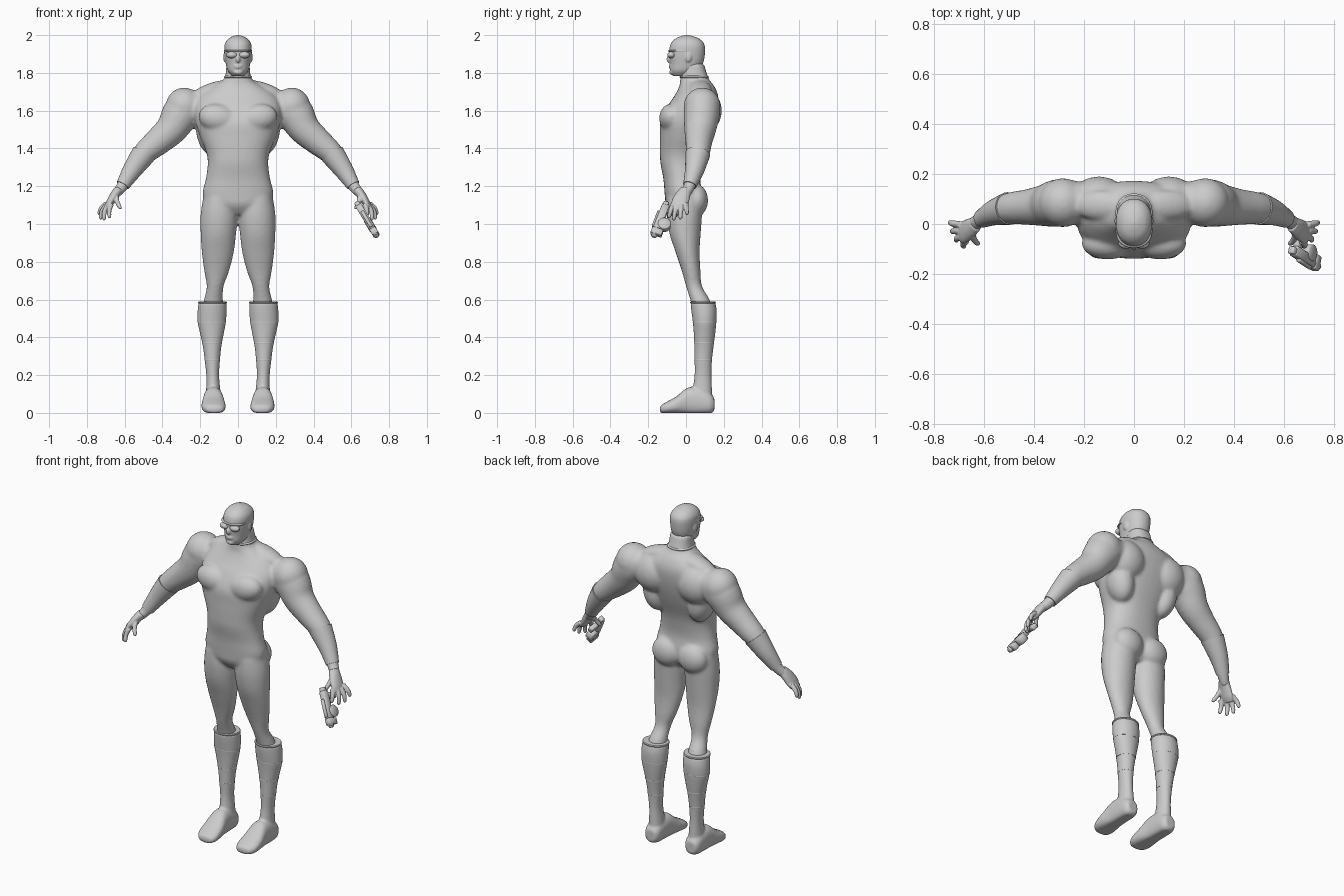
import bpy, bmesh, math
from mathutils import Vector, Matrix

if "Cube" in bpy.data.objects:
    bpy.data.objects.remove(bpy.data.objects["Cube"], do_unlink=True)

mat = bpy.data.materials.new("plain_grey")
mat.use_nodes = True
GREY = (0.6, 0.6, 0.6, 1)
mat.diffuse_color = GREY
mat.node_tree.nodes["Principled BSDF"].inputs["Base Color"].default_value = GREY


def spline(pts, steps):
    """Catmull-Rom through rows of numbers."""
    rows = [Vector(p) for p in pts]
    out = []
    for i in range(len(rows) - 1):
        a, b, c, d = (rows[max(i - 1, 0)], rows[i], rows[i + 1], rows[min(i + 2, len(rows) - 1)])
        for k in range(steps):
            t = k / steps
            out.append(b + (c - a) * (t / 2) + (a * 2 - b * 5 + c * 4 - d) * (t * t / 2)
                       + (b * 3 - a - c * 3 + d) * (t ** 3 / 2))
    return out + [rows[-1]]


def tube(bm, pts, s=1, flat=None, power=2.0, sides=28, steps=4):
    """Loft of rounded rings (x, y, z, r1, r2); flat fixes the ring axes."""
    rows = spline(pts, steps)
    cs = [Vector((r[0] * s, r[1], r[2])) for r in rows]
    loops = []
    for i, r in enumerate(rows):
        if flat:
            u, v = Vector(flat[0]), Vector(flat[1])
        else:
            t = (cs[min(i + 1, len(cs) - 1)] - cs[max(i - 1, 0)]).normalized()
            v = Vector((0, 1, 0))
            v = (v - t * v.dot(t)).normalized()
            u = t.cross(v)
        loop = []
        for k in range(sides):
            a = math.tau * k / sides
            ca, sa = math.cos(a), math.sin(a)
            x = math.copysign(abs(ca) ** (2 / power), ca) * max(r[3], .002)
            y = math.copysign(abs(sa) ** (2 / power), sa) * max(r[4], .002)
            loop.append(bm.verts.new(cs[i] + u * x + v * y))
        loops.append(loop)
    for a, b in zip(loops, loops[1:]):
        for k in range(sides):
            n = (k + 1) % sides
            bm.faces.new((a[k], a[n], b[n], b[k]))
    bm.faces.new(loops[0])
    bm.faces.new(loops[-1])


LEVEL = ((1, 0, 0), (0, 1, 0))
UPRIGHT = ((1, 0, 0), (0, 0, 1))


def stack(rows):
    """Rows (x, z, half width, front y, back y) as level rings."""
    return [(x, (f + b) / 2, z, w, (b - f) / 2) for x, z, w, f, b in rows]


def ball(bm, c, r, tilt=0):
    m = Matrix.Translation(c) @ Matrix.Rotation(tilt, 4, 'Y') @ Matrix.Diagonal((*r, 1))
    bmesh.ops.create_uvsphere(bm, u_segments=28, v_segments=18, radius=1, matrix=m)


def finish(bm, name, voxel=0, smooth=0, ground=False):
    bmesh.ops.recalc_face_normals(bm, faces=bm.faces)
    if ground:
        for v in bm.verts:
            v.co.z = max(v.co.z, 0)
    me = bpy.data.meshes.new(name)
    bm.to_mesh(me)
    bm.free()
    me.materials.append(mat)
    ob = bpy.data.objects.new(name, me)
    bpy.context.collection.objects.link(ob)
    bpy.ops.object.select_all(action='DESELECT')
    ob.select_set(True)
    bpy.context.view_layer.objects.active = ob
    if voxel:
        m = ob.modifiers.new("blend", 'REMESH')
        m.mode, m.voxel_size, m.use_smooth_shade = 'VOXEL', voxel, True
        if smooth:
            m2 = ob.modifiers.new("soften", 'SMOOTH')
            m2.factor, m2.iterations = 0.5, smooth
        for mod in list(ob.modifiers):
            bpy.ops.object.modifier_apply(modifier=mod.name)
    bpy.ops.object.shade_smooth_by_angle(angle=math.radians(50))
    return ob


# Body: torso, thighs and arms blended into one skin
body = bmesh.new()
tube(body, stack([
    (0, 1.05, .05, -.07, .05), (0, 1.10, .16, -.105, .08), (0, 1.16, .187, -.113, .085),
    (0, 1.24, .17, -.12, .075), (0, 1.32, .16, -.135, .085), (0, 1.38, .168, -.138, .10),
    (0, 1.46, .20, -.138, .13), (0, 1.54, .225, -.135, .155), (0, 1.62, .23, -.10, .17),
    (0, 1.68, .20, -.06, .17), (0, 1.73, .13, -.035, .15), (0, 1.77, .072, -.03, .12),
    (0, 1.85, .062, -.02, .095)]), flat=LEVEL, power=2.3, sides=40)
thigh = stack([
    (.10, 1.14, .085, -.10, .09), (.10, 1.05, .098, -.102, .085), (.104, .95, .094, -.088, .078),
    (.107, .85, .085, -.055, .072), (.113, .75, .066, -.022, .077), (.121, .67, .045, 0, .085),
    (.13, .60, .05, .022, .125), (.135, .52, .06, .045, .145)])
arm = [(.20, .085, 1.63, .08, .08), (.29, .085, 1.595, .102, .096), (.35, .075, 1.505, .085, .085),
       (.42, .068, 1.44, .074, .072), (.50, .062, 1.37, .061, .062), (.56, .045, 1.285, .047, .047),
       (.61, .02, 1.205, .032, .032), (.645, -.005, 1.16, .026, .03)]
for s in (1, -1):
    tube(body, thigh, s, flat=LEVEL)
    tube(body, arm, s)
    ball(body, (s * .105, -.078, 1.56), (.105, .064, .075), s * -.2)      # chest
    ball(body, (s * .285, .085, 1.622), (.098, .098, .10))                # shoulder
    ball(body, (s * .14, .085, 1.60), (.12, .105, .12))                   # shoulder blade
    ball(body, (s * .15, .06, 1.48), (.07, .085, .12), s * .2)            # side of back
    ball(body, (s * .085, .055, 1.125), (.09, .062, .085))                # seat
    ball(body, (s * .13, .075, 1.71), (.12, .06, .04), s * .3)            # neck slope
finish(body, "body", .009, 8)

# Head with face
head = bmesh.new()
tube(head, stack([
    (0, 1.783, .03, -.068, .02), (0, 1.81, .054, -.083, .06), (0, 1.85, .065, -.085, .09),
    (0, 1.90, .072, -.09, .10), (0, 1.95, .071, -.083, .098), (0, 1.98, .052, -.058, .072),
    (0, 1.995, .025, -.025, .035), (0, 2.0, .005, 0, .01)]), flat=LEVEL, power=2.2)
ball(head, (0, -.086, 1.872), (.012, .018, .02))     # nose
ball(head, (0, -.08, 1.838), (.024, .012, .005))     # upper lip
ball(head, (0, -.08, 1.828), (.020, .012, .005))     # lower lip
ball(head, (0, -.070, 1.803), (.026, .019, .014))    # chin
for s in (1, -1):
    ball(head, (s * .07, .012, 1.883), (.008, .018, .026))   # covered ear
finish(head, "head", .005, 3)

# Eye shield and its strap
goggles = bmesh.new()
for s in (1, -1):
    ball(goggles, (s * .032, -.077, 1.895), (.03, .022, .018))
tube(goggles, stack([(0, 1.912, .072, -.091, .045), (0, 1.917, .074, -.096, .045),
                     (0, 1.922, .072, -.091, .045)]), flat=LEVEL, power=2.2)
finish(goggles, "goggles")

# Neck seam
collar = bmesh.new()
tube(collar, stack([(0, 1.772, .07, -.028, .117), (0, 1.778, .074, -.034, .122),
                    (0, 1.785, .068, -.028, .113)]), flat=LEVEL, power=2.2)
finish(collar, "collar")

shaft = [(.135, .585, .074, .024, .155), (.137, .54, .077, .028, .163),
         (.139, .48, .075, .036, .161), (.138, .42, .063, .041, .155), (.137, .35, .049, .044, .146),
         (.136, .28, .041, .045, .138), (.134, .2, .034, .045, .135), (.131, .12, .038, .035, .138),
         (.13, .05, .045, .03, .14)]
foot = [(.132, .15, .045, .03, .035), (.132, .125, .05, .046, .055), (.132, .07, .06, .05, .07),
        (.131, .01, .062, .053, .072), (.13, -.05, .042, .063, .046), (.128, -.10, .028, .062, .032),
        (.125, -.13, .02, .045, .022), (.125, -.138, .018, .02, .012)]
palm = [(.632, 0, 1.18, .026, .03), (.655, -.017, 1.15, .024, .04), (.68, -.033, 1.11, .02, .045),
        (.695, -.04, 1.085, .012, .036)]
# Fingers: knuckle, then tip
fingers = [((.67, -.068, 1.105), (.682, -.092, 1.032)), ((.69, -.05, 1.10), (.712, -.066, 1.02)),
           ((.697, -.026, 1.10), (.73, -.03, 1.025)), ((.695, -.002, 1.11), (.74, .006, 1.05)),
           ((.645, -.04, 1.145), (.622, -.083, 1.08))]

for s, side in ((1, "left"), (-1, "right")):
    # Boot: shaft with a proud cuff, and a flat-soled foot
    boot = bmesh.new()
    tube(boot, stack(shaft), s, flat=LEVEL)
    tube(boot, foot, s, flat=UPRIGHT, power=2.4)
    finish(boot, side + "_boot", .007, 5, ground=True)
    trim = bmesh.new()
    for row in (shaft[0], shaft[2], (.1375, .37, .053, .043, .149), shaft[5]):
        x, z, w, f, b = row
        e = .003 if row is shaft[0] else .0005
        tube(trim, stack([(x, z - e - .002, w, f, b), (x, z, w + e, f - e, b + e),
                          (x, z + e + .002, w, f, b)]), s, flat=LEVEL)
    finish(trim, side + "_boot_trim")

    # Gauntlet over the forearm
    glove = bmesh.new()
    grown = [(x, y, z, a + .004, b + .004) for x, y, z, a, b in arm[4:7]]
    tube(glove, grown, s)
    finish(glove, side + "_gauntlet")

    # Hand
    hand = bmesh.new()
    tube(hand, palm, s)
    for root, tip in fingers:
        a, b = Vector(root), Vector(tip)
        mid = a.lerp(b, .5) + Vector((.006, 0, .004))
        rows = [(*a, .013, .014), (*mid, .0125, .0125), (*a.lerp(b, .9), .010, .010), (*b, .004, .004)]
        tube(hand, rows, s, sides=14)
    finish(hand, side + "_hand", .004, 2)

# Pistol held in the left hand, muzzle pointing down and outward
along = Vector((.49, -.32, -.81)).normalized()
thin = Vector((.86, 0, .52)).normalized()
deep = along.cross(thin)
frame = Matrix((along, deep, thin)).transposed().to_4x4()
frame.translation = (.682, -.122, 1.025)


def block(bm, c, size):
    m = frame @ Matrix.Translation(c) @ Matrix.Diagonal((*size, 1))
    bmesh.ops.create_cube(bm, size=1, matrix=m)


def drum(bm, c, r, depth, axis):
    m = frame @ Matrix.Translation(c)
    if axis == 'along':
        m = m @ Matrix.Rotation(math.pi / 2, 4, 'Y')
    bmesh.ops.create_cone(bm, cap_ends=True, segments=20, radius1=r, radius2=r, depth=depth, matrix=m)


gun = bmesh.new()
block(gun, (-.01, .012, 0), (.15, .04, .034))        # receiver
block(gun, (-.06, -.03, 0), (.034, .07, .026))       # grip
block(gun, (-.085, .015, 0), (.04, .028, .028))      # rear
block(gun, (.01, .036, 0), (.10, .014, .018))        # top rib
block(gun, (.085, .005, 0), (.035, .06, .036))       # muzzle block
drum(gun, (.03, -.018, 0), .034, .04, 'thin')        # magazine
drum(gun, (.06, .016, 0), .017, .10, 'along')        # barrel
drum(gun, (.108, .012, 0), .014, .02, 'along')       # muzzle
bmesh.ops.bevel(gun, geom=gun.edges[:], offset=.003, segments=1, affect='EDGES')
finish(gun, "pistol")
